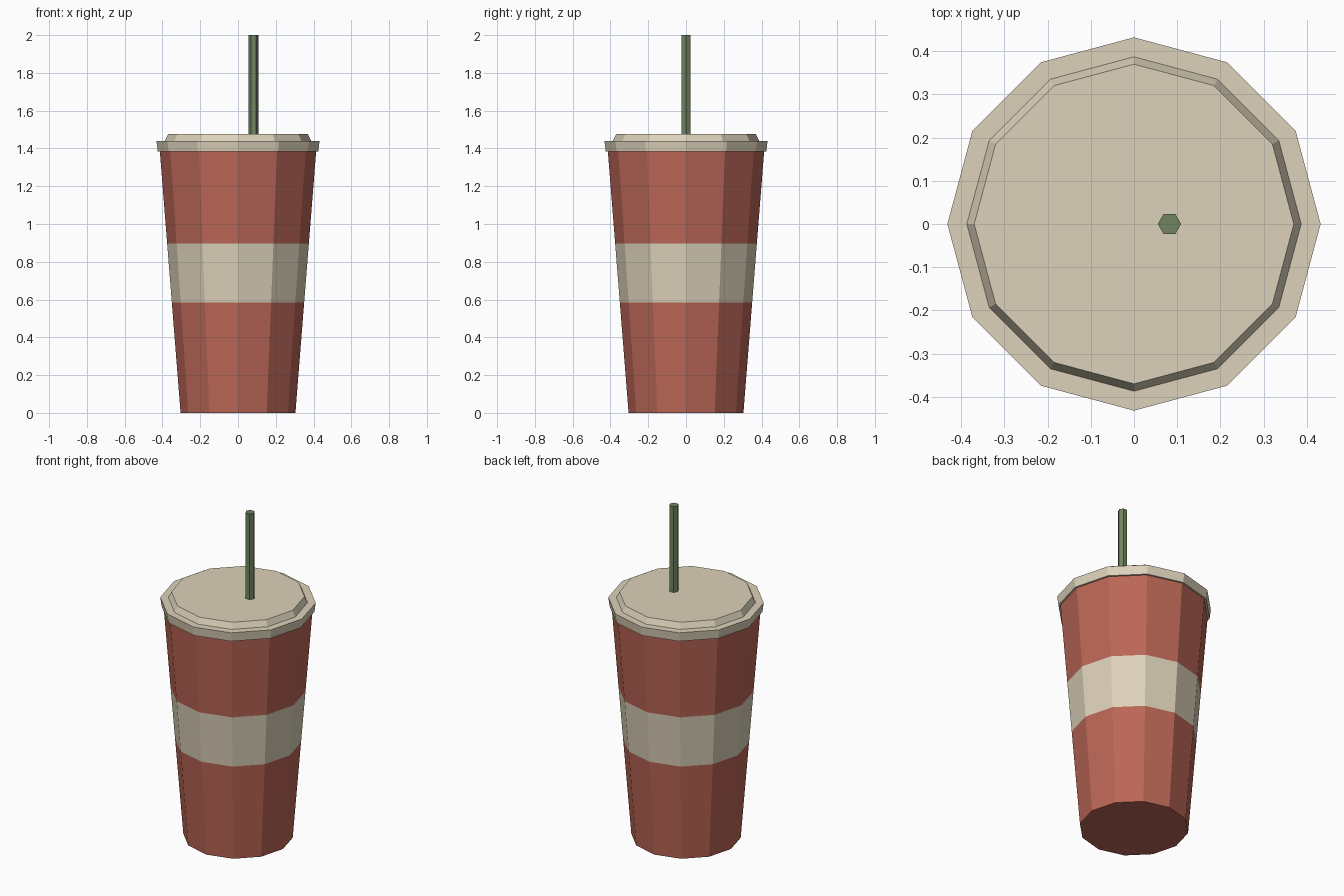
import bpy, bmesh
from math import cos, sin, tau

if "Cube" in bpy.data.objects:
    bpy.data.objects.remove(bpy.data.objects["Cube"])


def material(name, rgb):
    m = bpy.data.materials.new(name)
    m.diffuse_color = (*rgb, 1)
    m.use_nodes = True
    m.node_tree.nodes["Principled BSDF"].inputs["Base Color"].default_value = m.diffuse_color
    return m


red = material("red", (0.50, 0.135, 0.095))
cream = material("cream", (0.72, 0.64, 0.49))
green = material("green", (0.16, 0.235, 0.12))


def lathe(name, profile, sides, mats, bands, cx=0.0):
    """Closed faceted solid from (radius, z) rings; bands = material index per segment."""
    bm = bmesh.new()
    rings = [[bm.verts.new((cx + r * cos(tau * i / sides), r * sin(tau * i / sides), z))
              for i in range(sides)] for r, z in profile]
    for low, high, idx in zip(rings, rings[1:], bands):
        for i in range(sides):
            j = (i + 1) % sides
            bm.faces.new((low[i], low[j], high[j], high[i])).material_index = idx
    bm.faces.new(rings[0][::-1])
    bm.faces.new(rings[-1])
    me = bpy.data.meshes.new(name)
    bm.to_mesh(me)
    bm.free()
    for m in mats:
        me.materials.append(m)
    ob = bpy.data.objects.new(name, me)
    bpy.context.collection.objects.link(ob)
    return ob


# tapered cup with a cream sleeve band
R0, R1, H = 0.304, 0.414, 1.387
cup = [(R0 + (R1 - R0) * z / H, z) for z in (0, 0.585, 0.897, H)]
lathe("cup", cup, 12, [red, cream], [0, 1, 0])

# lid with overhanging rim and raised top
lid = [(0.425, 1.385), (0.432, 1.44), (0.387, 1.44), (0.37, 1.476)]
lathe("lid", lid, 12, [cream], [0, 0, 0])

# six-sided straw
lathe("straw", [(0.027, 1.47), (0.027, 2.0)], 6, [green], [0], cx=0.082)
